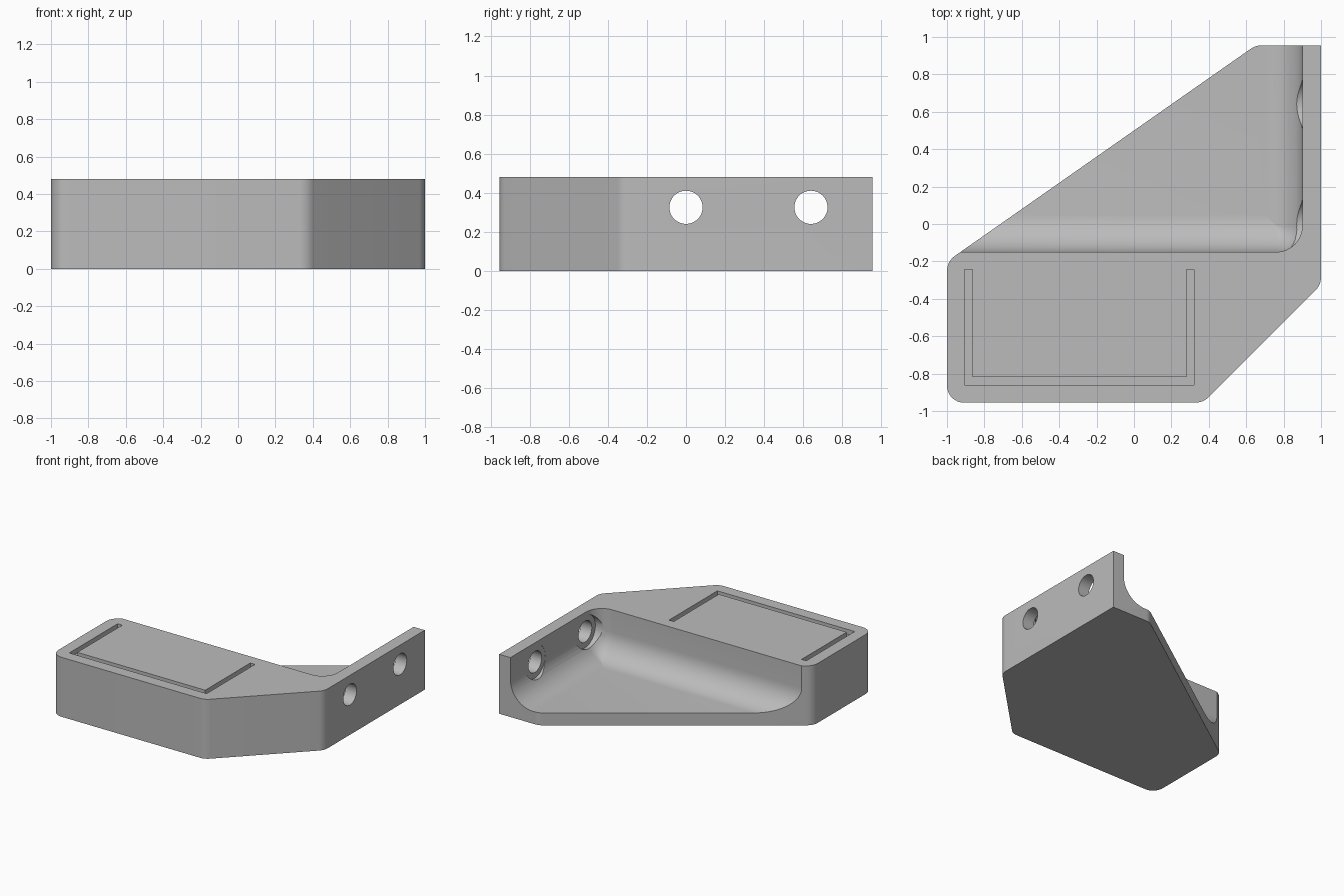
import bpy, bmesh, math
from mathutils import Vector, Matrix

if "Cube" in bpy.data.objects:
    bpy.data.objects.remove(bpy.data.objects["Cube"])

HEIGHT, FLOOR, FILLET = 0.48, 0.10, 0.20
WALL_X, WALL_Y = 0.90, -0.15          # inner faces of the two walls

grey = bpy.data.materials.new("plain_grey")
grey.use_nodes = True
grey.diffuse_color = (0.5, 0.5, 0.5, 1)
grey.node_tree.nodes["Principled BSDF"].inputs["Base Color"].default_value = grey.diffuse_color


def rounded(corners, steps=8):
    """Outline from (x, y, radius) corners, each replaced by a tangent arc."""
    out = []
    for i, (x, y, r) in enumerate(corners):
        p = Vector((x, y))
        if r == 0:
            out.append(p)
            continue
        a = (Vector(corners[i - 1][:2]) - p).normalized()
        b = (Vector(corners[(i + 1) % len(corners)][:2]) - p).normalized()
        half = a.angle(b) / 2
        centre = p + (a + b).normalized() * r / math.sin(half)
        start = p + a * r / math.tan(half) - centre
        sweep = math.pi - 2 * half
        for k in range(steps + 1):
            out.append(centre + Matrix.Rotation(sweep * k / steps, 2) @ start)
    return out


def loft(name, layers):
    """Closed solid through (outline, z) layers of equal point count."""
    bm = bmesh.new()
    rings = [[bm.verts.new((p.x, p.y, z)) for p in pts] for pts, z in layers]
    for low, high in zip(rings, rings[1:]):
        for i in range(len(low)):
            j = (i + 1) % len(low)
            bm.faces.new((low[i], low[j], high[j], high[i]))
    bm.faces.new(rings[0][::-1])
    bm.faces.new(rings[-1])
    bmesh.ops.recalc_face_normals(bm, faces=bm.faces)
    mesh = bpy.data.meshes.new(name)
    bm.to_mesh(mesh)
    bm.free()
    obj = bpy.data.objects.new(name, mesh)
    bpy.context.collection.objects.link(obj)
    mesh.materials.append(grey)
    return obj


def cylinder_x(name, x0, x1, y, z, radius):
    bpy.ops.mesh.primitive_cylinder_add(vertices=48, radius=radius, depth=x1 - x0,
                                        location=((x0 + x1) / 2, y, z),
                                        rotation=(0, math.pi / 2, 0))
    obj = bpy.context.object
    obj.name = name
    obj.data.materials.append(grey)
    return obj


def cut(target, cutter):
    cutter.hide_render = True
    mod = target.modifiers.new("cut", "BOOLEAN")
    mod.operation, mod.solver, mod.object = "DIFFERENCE", "EXACT", cutter
    bpy.context.view_layer.objects.active = target
    bpy.ops.object.modifier_apply(modifier=mod.name)
    bpy.data.objects.remove(cutter)


# Solid block with rounded outline
outline = rounded([(-1, -0.955, 0.09), (0.37, -0.955, 0.1), (1, -0.325, 0.1),
                   (1, 0.955, 0), (0.65, 0.955, 0.1), (-1, -0.2, 0.1)])
bracket = loft("corner_bracket", [(outline, 0), (outline, HEIGHT)])


# Open pocket with a filleted floor
def pocket_outline(inset):
    return rounded([(-2, 2, 0), (-2, WALL_Y + inset, 0),
                    (WALL_X - inset, WALL_Y + inset, max(0.14 - inset, 0.003)),
                    (WALL_X - inset, 2, 0)])


layers = []
for k in range(13):
    t = math.pi / 2 * k / 12
    layers.append((pocket_outline(FILLET * (1 - math.sin(t))),
                   FLOOR + FILLET * (1 - math.cos(t))))
layers.append((pocket_outline(0), 1))
cut(bracket, loft("pocket_cutter", layers))

# Screw holes with clearance for the heads
for y in (0, 0.64):
    cut(bracket, cylinder_x("head_cutter", 0.5, WALL_X + 0.001, y, 0.325, 0.13))
    cut(bracket, cylinder_x("hole_cutter", 0.6, 1.2, y, 0.325, 0.085))

# U-shaped groove in the top
left, right, front, back, w = -0.905, 0.322, -0.86, -0.243, 0.042
groove = [Vector(p) for p in (
    (left, back), (left, front), (right, front), (right, back),
    (right - w, back), (right - w, front + w), (left + w, front + w), (left + w, back))]
cut(bracket, loft("groove_cutter", [(groove, HEIGHT - 0.04), (groove, 1)]))

# Smooth arcs, sharp edges
bpy.ops.object.select_all(action="DESELECT")
bracket.select_set(True)
bpy.context.view_layer.objects.active = bracket
bpy.ops.object.shade_smooth_by_angle(angle=math.radians(30))
